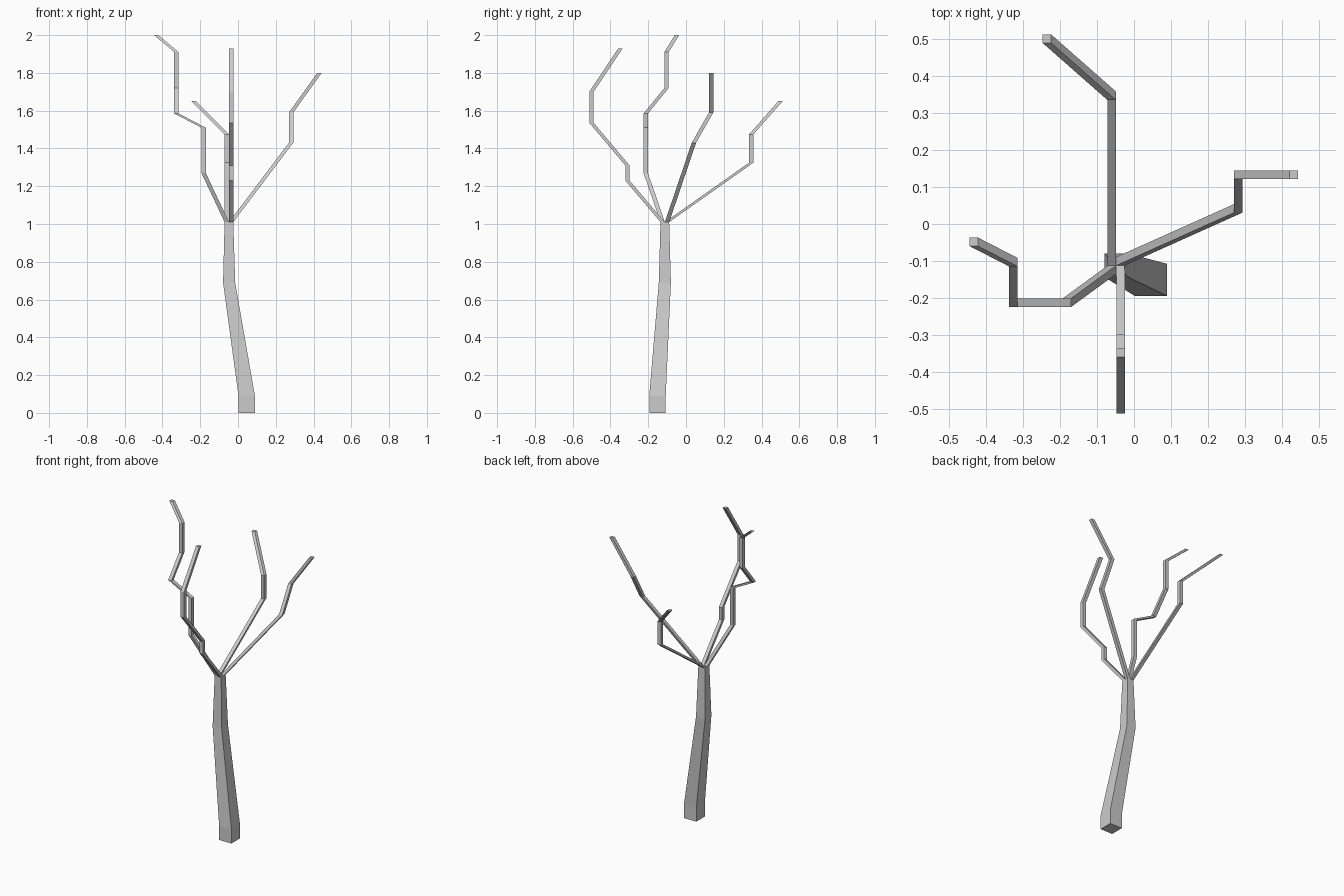
import bpy
import bmesh

if "Cube" in bpy.data.objects:
    bpy.data.objects.remove(bpy.data.objects["Cube"])


def loft(name, path, cap_start=False, cap_end=False):
    """Square horizontal sections (x, y, z, width) joined into a tube."""
    bm = bmesh.new()
    rings = []
    for x, y, z, w in path:
        h = w / 2
        rings.append([bm.verts.new((x + sx * h, y + sy * h, z))
                      for sx, sy in ((-1, -1), (1, -1), (1, 1), (-1, 1))])
    for low, high in zip(rings, rings[1:]):
        for i in range(4):
            j = (i + 1) % 4
            bm.faces.new((low[i], low[j], high[j], high[i]))
    if cap_start:
        bm.faces.new(rings[0][::-1])
    if cap_end:
        bm.faces.new(rings[-1])
    mesh = bpy.data.meshes.new(name)
    bm.to_mesh(mesh)
    bm.free()
    bpy.context.collection.objects.link(bpy.data.objects.new(name, mesh))


# Tapering, leaning trunk; its open top is filled by the four branch bases
TOP_X, TOP_Y, TOP_Z, TOP_W = -0.048, -0.112, 1.01, 0.046
loft("trunk", [(0.046, -0.151, 0, 0.087), (0.046, -0.151, 0.09, 0.087),
               (-0.047, -0.112, 0.69, 0.064), (TOP_X, TOP_Y, TOP_Z, TOP_W)],
     cap_start=True)

# Branches: quadrant of the trunk top, then the centre line
W = TOP_W / 2
branches = {
    "left_branch": ((-1, -1), [(-0.182, -0.213, 1.27), (-0.182, -0.213, 1.51),
                               (-0.326, -0.213, 1.585), (-0.326, -0.103, 1.72),
                               (-0.326, -0.103, 1.91), (-0.433, -0.048, 2.0)]),
    "right_branch": ((1, 1), [(0.281, 0.042, 1.43), (0.281, 0.133, 1.59),
                              (0.431, 0.133, 1.80)]),
    "back_branch": ((-1, 1), [(-0.06, 0.346, 1.325), (-0.06, 0.346, 1.475),
                              (-0.235, 0.5, 1.65)]),
    "front_branch": ((1, -1), [(-0.036, -0.31, 1.23), (-0.036, -0.31, 1.31),
                               (-0.036, -0.5, 1.535), (-0.036, -0.5, 1.70),
                               (-0.036, -0.347, 1.93)]),
}
for name, ((qx, qy), points) in branches.items():
    start = (TOP_X + qx * W / 2, TOP_Y + qy * W / 2, TOP_Z)
    loft(name, [(*p, W) for p in [start] + points], cap_end=True)
